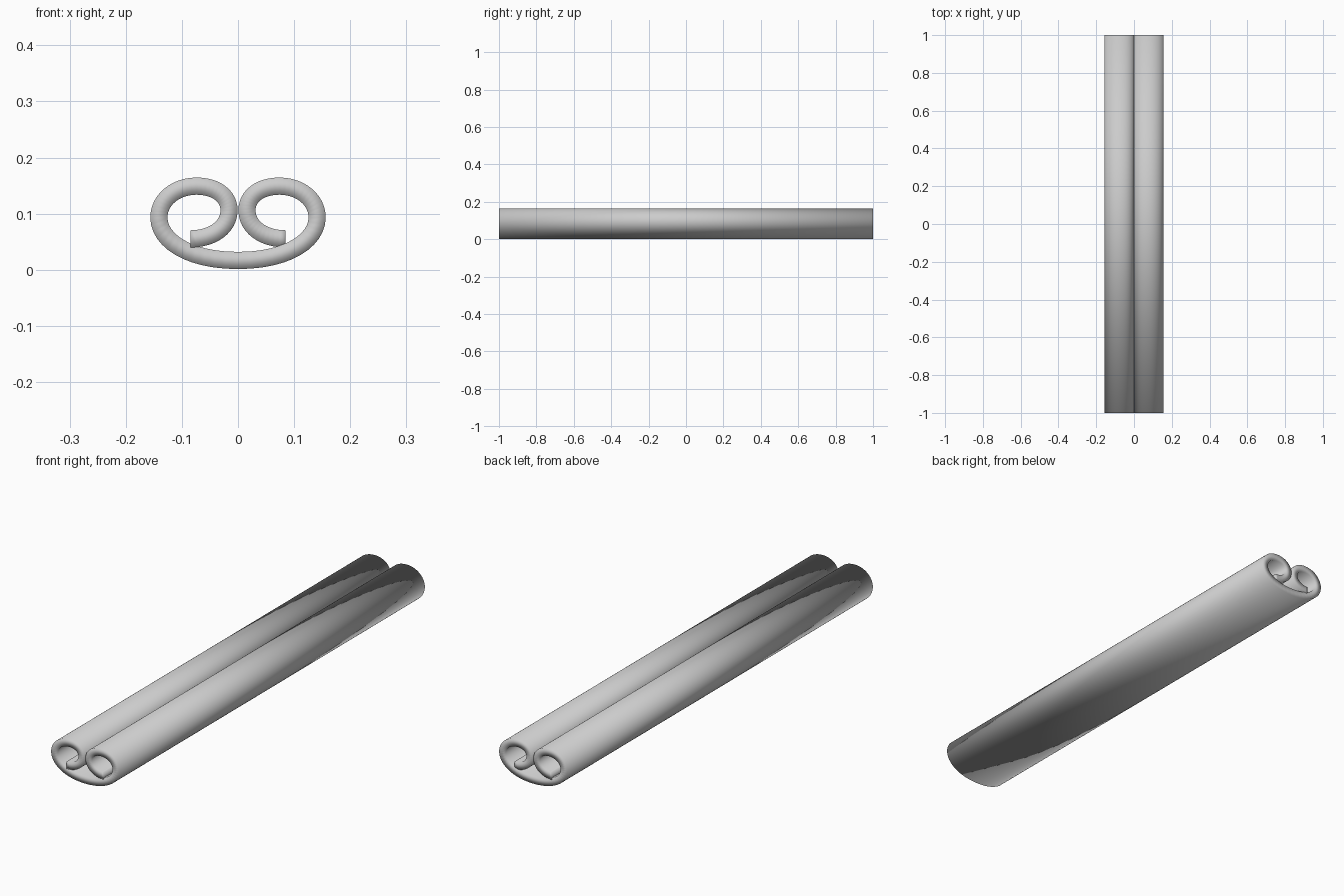
import bpy, bmesh
from mathutils import Vector

if "Cube" in bpy.data.objects:
    bpy.data.objects.remove(bpy.data.objects["Cube"])

HALF_T = 0.0153   # half the sheet thickness
STEPS = 12        # samples per curve segment

# Right half of the scroll's centre line (x, z): Bezier segments
SEGMENTS = [
    ((0, .0165), (.090, .0165), (.141, .053), (.141, .093)),
    ((.141, .093), (.141, .125), (.111, .149), (.074, .149)),
    ((.074, .149), (.040, .149), (.016, .132), (.016, .106)),
    ((.016, .106), (.016, .076), (.045, .055), (.085, .055)),
]


def bezier(a, b, c, d, t):
    a, b, c, d = map(Vector, (a, b, c, d))
    s = 1 - t
    p = a*s**3 + b*3*s*s*t + c*3*s*t*t + d*t**3
    tan = (b - a)*s*s + (c - b)*2*s*t + (d - c)*t*t
    return p, Vector((tan.y, -tan.x)).normalized()


# Outer and inner outline pairs, then mirrored to the left half
half = []
for k, seg in enumerate(SEGMENTS):
    for i in range(0 if k == 0 else 1, STEPS + 1):
        p, n = bezier(*seg, i / STEPS)
        half.append((p + n*HALF_T, p - n*HALF_T))
flip = lambda v: Vector((-v.x, v.y))
pairs = [(flip(o), flip(i)) for o, i in reversed(half[1:])] + half

# Extrude the closed profile along y
bm = bmesh.new()
rows = [[bm.verts.new((v.x, y, v.y)) for v in pair for y in (-1, 1)]
        for pair in pairs]   # outer front, outer back, inner front, inner back
for r, s in zip(rows, rows[1:]):
    for a, b in ((0, 1), (1, 3), (3, 2), (2, 0)):
        bm.faces.new((r[a], r[b], s[b], s[a]))
for r in (rows[0], rows[-1]):
    bm.faces.new((r[0], r[1], r[3], r[2]))
bmesh.ops.recalc_face_normals(bm, faces=bm.faces)

mesh = bpy.data.meshes.new("rolled_sheet")
bm.to_mesh(mesh)
bm.free()
# The whole surface is shaded smooth, ends included
mesh.shade_smooth()
obj = bpy.data.objects.new("rolled_sheet", mesh)
bpy.context.collection.objects.link(obj)
